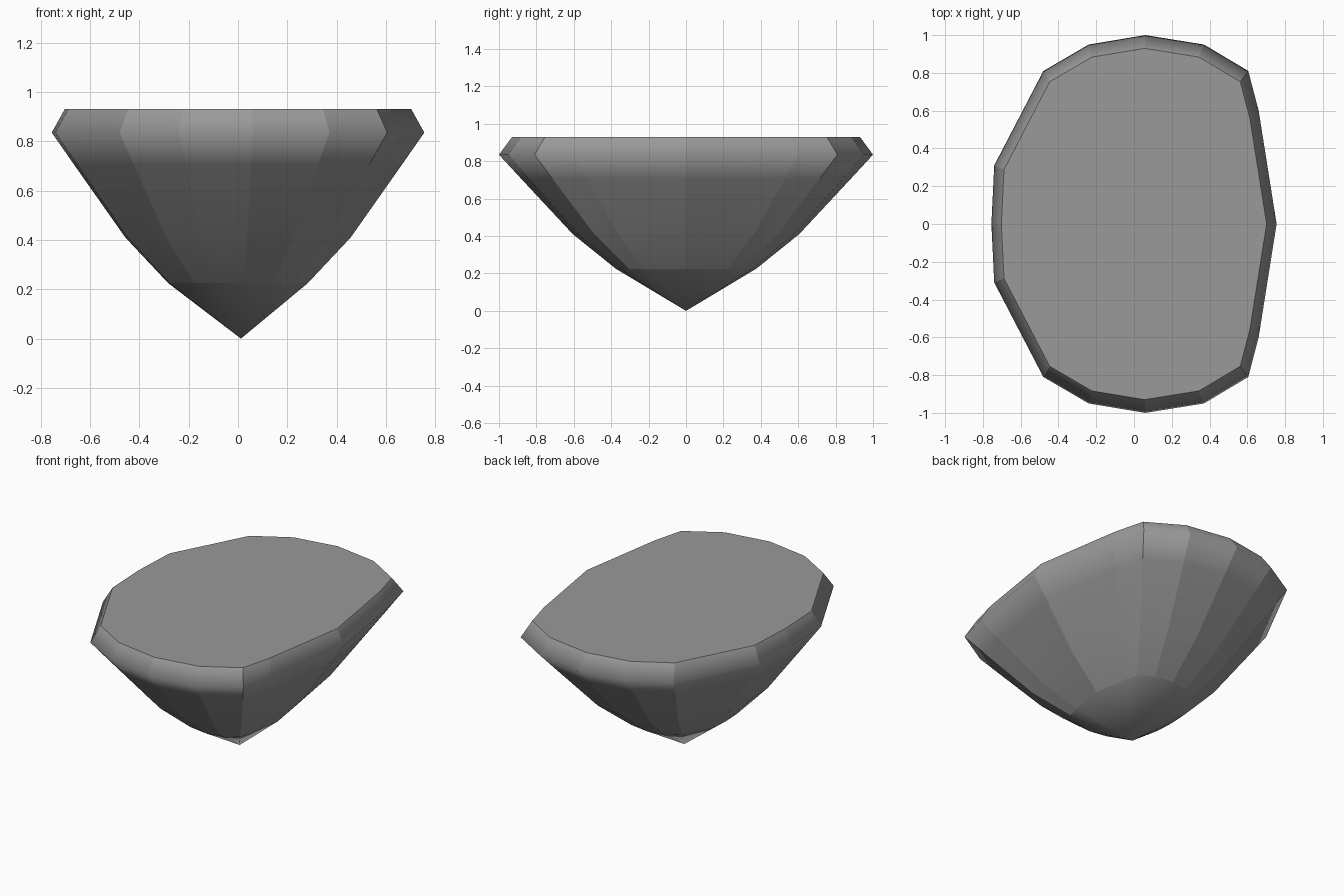
import bpy, bmesh

if "Cube" in bpy.data.objects:
    bpy.data.objects.remove(bpy.data.objects["Cube"], do_unlink=True)

# Stone colour
grey = bpy.data.materials.new("stone_grey")
grey.use_nodes = True
colour = (0.32, 0.32, 0.32, 1)
grey.diffuse_color = colour
grey.node_tree.nodes["Principled BSDF"].inputs["Base Color"].default_value = colour

# Half outline of the widest ring, mirrored across y
half = [(0.755, 0), (0.66, 0.6), (0.605, 0.81), (0.37, 0.95), (0.06, 1),
        (-0.24, 0.95), (-0.48, 0.81), (-0.74, 0.31), (-0.755, 0)]
outline = half + [(x, -y) for x, y in half[-2:0:-1]]

# Rings from the culet upward: (scale, height)
rings = [(0.375, 0.225), (0.605, 0.41), (0.88, 0.705), (1, 0.835), (0.93, 0.93)]

bm = bmesh.new()
tip = bm.verts.new((0.012, 0, 0))
loops = [[bm.verts.new((x * s, y * s, z)) for x, y in outline] for s, z in rings]
n = len(outline)

# Culet cone, side columns and flat table
for i in range(n):
    j = (i + 1) % n
    bm.faces.new((tip, loops[0][j], loops[0][i]))
    for low, high in zip(loops, loops[1:]):
        bm.faces.new((low[i], low[j], high[j], high[i]))
table = bm.faces.new(loops[-1])

# Smooth along each column and around the cone, crisp between columns
for face in bm.faces:
    face.smooth = face is not table
for edge in bm.edges:
    a, b = edge.verts
    level = abs(a.co.z - b.co.z) < 1e-4
    at_ring = level and (a in loops[0] or a in loops[-1])
    column_edge = not level and tip not in edge.verts
    edge.smooth = not (at_ring or column_edge)

bmesh.ops.recalc_face_normals(bm, faces=bm.faces[:])
mesh = bpy.data.meshes.new("faceted_stone")
bm.to_mesh(mesh)
bm.free()
mesh.materials.append(grey)
stone = bpy.data.objects.new("faceted_stone", mesh)
bpy.context.scene.collection.objects.link(stone)
